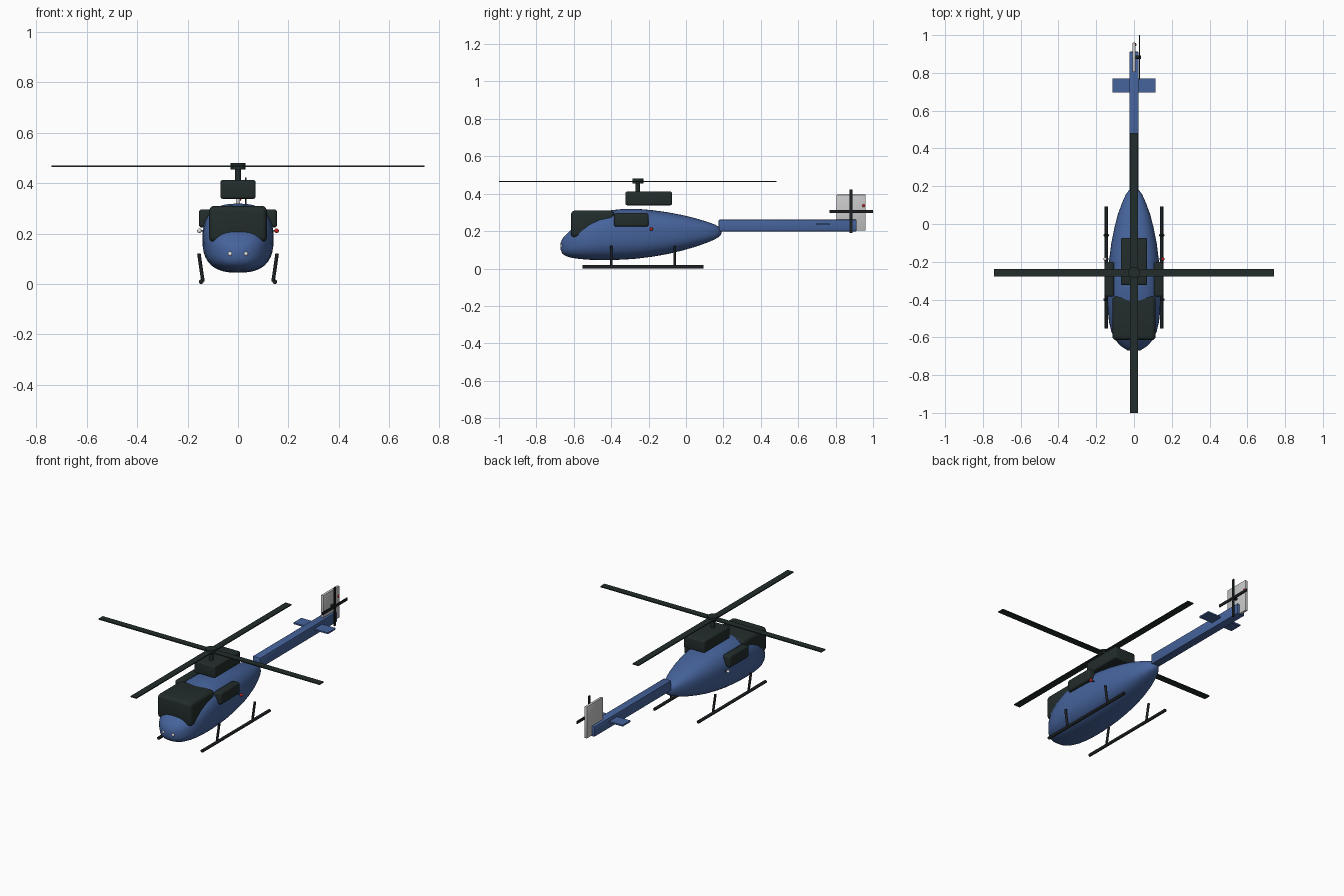
import bpy, bmesh, math
from mathutils import Vector

if "Cube" in bpy.data.objects:
    bpy.data.objects.remove(bpy.data.objects["Cube"])


def material(name, rgb):
    m = bpy.data.materials.new(name)
    m.diffuse_color = (*rgb, 1)
    m.use_nodes = True
    m.node_tree.nodes["Principled BSDF"].inputs["Base Color"].default_value = m.diffuse_color
    return m


BLUE = material("body_blue", (0.06, 0.125, 0.33))
DARK = material("dark_glass", (0.016, 0.026, 0.025))
BLACK = material("skid_black", (0.012, 0.015, 0.017))
GREY = material("fin_grey", (0.58, 0.58, 0.58))
RED = material("signal_red", (0.65, 0.02, 0.02))
WHITE = material("lamp_white", (0.8, 0.8, 0.8))


def finish(bm, name, mat, smooth=None):
    bmesh.ops.recalc_face_normals(bm, faces=bm.faces)
    me = bpy.data.meshes.new(name)
    bm.to_mesh(me)
    bm.free()
    me.materials.append(mat)
    ob = bpy.data.objects.new(name, me)
    bpy.context.collection.objects.link(ob)
    if smooth:
        bpy.ops.object.select_all(action='DESELECT')
        bpy.context.view_layer.objects.active = ob
        ob.select_set(True)
        bpy.ops.object.shade_smooth_by_angle(angle=math.radians(smooth))
    return ob


def box(name, lo, hi, mat, bevel=0, segments=4):
    """Box between two corners, optionally with rounded edges."""
    bm = bmesh.new()
    bmesh.ops.create_cube(bm, size=1)
    lo, hi = Vector(lo), Vector(hi)
    for v in bm.verts:
        v.co = Vector([(a + b) / 2 + c * (b - a) for a, b, c in zip(lo, hi, v.co)])
    if bevel:
        bmesh.ops.bevel(bm, geom=bm.edges[:], offset=bevel, segments=segments,
                        profile=0.5, affect='EDGES')
    return finish(bm, name, mat, 40 if bevel else None)


def rod(name, a, b, r, mat, sides=16):
    """Cylinder between two points."""
    a, b = Vector(a), Vector(b)
    bm = bmesh.new()
    bmesh.ops.create_cone(bm, cap_ends=True, segments=sides, radius1=r, radius2=r,
                          depth=(b - a).length)
    ob = finish(bm, name, mat, 40)
    ob.location = (a + b) / 2
    ob.rotation_euler = (b - a).to_track_quat('Z', 'Y').to_euler()
    return ob


def lamp(name, pos, r, mat):
    bm = bmesh.new()
    bmesh.ops.create_uvsphere(bm, u_segments=16, v_segments=10, radius=r)
    finish(bm, name, mat, 60).location = pos


def fuselage():
    """Loft of rounded-square sections: y, half width, bottom, top."""
    stations = [(-0.670, 0.022, 0.100, 0.138), (-0.662, 0.045, 0.080, 0.158),
                (-0.645, 0.072, 0.068, 0.178), (-0.615, 0.098, 0.058, 0.207),
                (-0.57, 0.120, 0.051, 0.243), (-0.52, 0.132, 0.047, 0.274),
                (-0.46, 0.139, 0.045, 0.299), (-0.40, 0.141, 0.045, 0.312),
                (-0.33, 0.140, 0.048, 0.319), (-0.26, 0.137, 0.053, 0.319),
                (-0.18, 0.130, 0.063, 0.312), (-0.10, 0.120, 0.077, 0.301),
                (-0.02, 0.104, 0.096, 0.286), (0.05, 0.086, 0.116, 0.269),
                (0.11, 0.064, 0.137, 0.251), (0.155, 0.044, 0.156, 0.235),
                (0.18, 0.026, 0.172, 0.221), (0.19, 0.010, 0.186, 0.206)]
    n, power = 40, 2 / 2.6
    bm = bmesh.new()
    rings = []
    for y, w, z0, z1 in stations:
        ring = []
        for i in range(n):
            t = 2 * math.pi * i / n
            c, s = math.cos(t), math.sin(t)
            x = math.copysign(abs(c) ** power, c) * w
            z = (z0 + z1) / 2 + math.copysign(abs(s) ** power, s) * (z1 - z0) / 2
            ring.append(bm.verts.new((x, y, z)))
        rings.append(ring)
    for a, b in zip(rings, rings[1:]):
        for i in range(n):
            j = (i + 1) % n
            bm.faces.new((a[i], a[j], b[j], b[i]))
    bm.faces.new(rings[0])
    bm.faces.new(rings[-1])
    finish(bm, "fuselage", BLUE, 70)


# Body and cabin glass
fuselage()
box("windscreen", (-0.115, -0.615, 0.165), (0.115, -0.383, 0.310), DARK, 0.022)
box("engine_housing", (-0.07, -0.323, 0.338), (0.07, -0.075, 0.412), DARK, 0.009)

# Tail boom, stabiliser and fin
box("tail_boom", (-0.025, 0.175, 0.199), (0.025, 0.912, 0.261), BLUE, 0.004, 2)
box("stabiliser", (-0.115, 0.695, 0.232), (0.115, 0.77, 0.241), BLUE)
box("tail_fin", (-0.008, 0.805, 0.203), (0.008, 0.96, 0.395), GREY, 0.003, 2)

# Main rotor
RY = -0.257
rod("mast", (0, RY, 0.40), (0, RY, 0.47), 0.012, DARK)
rod("rotor_hub", (0, RY, 0.455), (0, RY, 0.48), 0.03, DARK, 24)
box("main_blade_cross", (-0.74, RY - 0.02, 0.463), (0.74, RY + 0.02, 0.469), DARK)
box("main_blade_long", (-0.02, -1.0, 0.463), (0.02, 0.483, 0.469), DARK)

# Tail rotor
TY, TZ, R = 0.883, 0.306, 0.117
rod("tail_rotor_axle", (0, TY, TZ), (0.036, TY, TZ), 0.009, BLACK)
box("tail_blade_flat", (0.027, TY - R, TZ - 0.008), (0.033, TY + R, TZ + 0.008), BLACK)
box("tail_blade_upright", (0.027, TY - 0.008, TZ - R), (0.033, TY + 0.008, TZ + R), BLACK)

# Side windows, landing skids and nose lamps
for side, s in (("left", -1), ("right", 1)):
    xs = sorted((s * 0.105, s * 0.155))
    box(side + "_side_window", (xs[0], -0.385, 0.224), (xs[1], -0.2, 0.296), DARK, 0.012)
    rod(side + "_skid", (s * 0.146, -0.553, 0.009), (s * 0.146, 0.093, 0.009), 0.009, BLACK)
    for end, y in (("front", -0.4), ("rear", -0.06)):
        rod(f"{side}_{end}_strut", (s * 0.139, y, 0.01), (s * 0.155, y, 0.121), 0.007, BLACK)
    lamp(side + "_nose_lamp", (s * 0.03, -0.661, 0.12), 0.01, WHITE)
    lamp(side + "_signal_lamp", (s * 0.153, -0.185, 0.211), 0.009, RED if s > 0 else WHITE)
    box(side + "_lamp_bracket", (min(s * 0.12, s * 0.152), -0.188, 0.208),
        (max(s * 0.12, s * 0.152), -0.182, 0.214), BLUE)
lamp("tail_lamp", (0.004, 0.95, 0.336), 0.009, RED)
